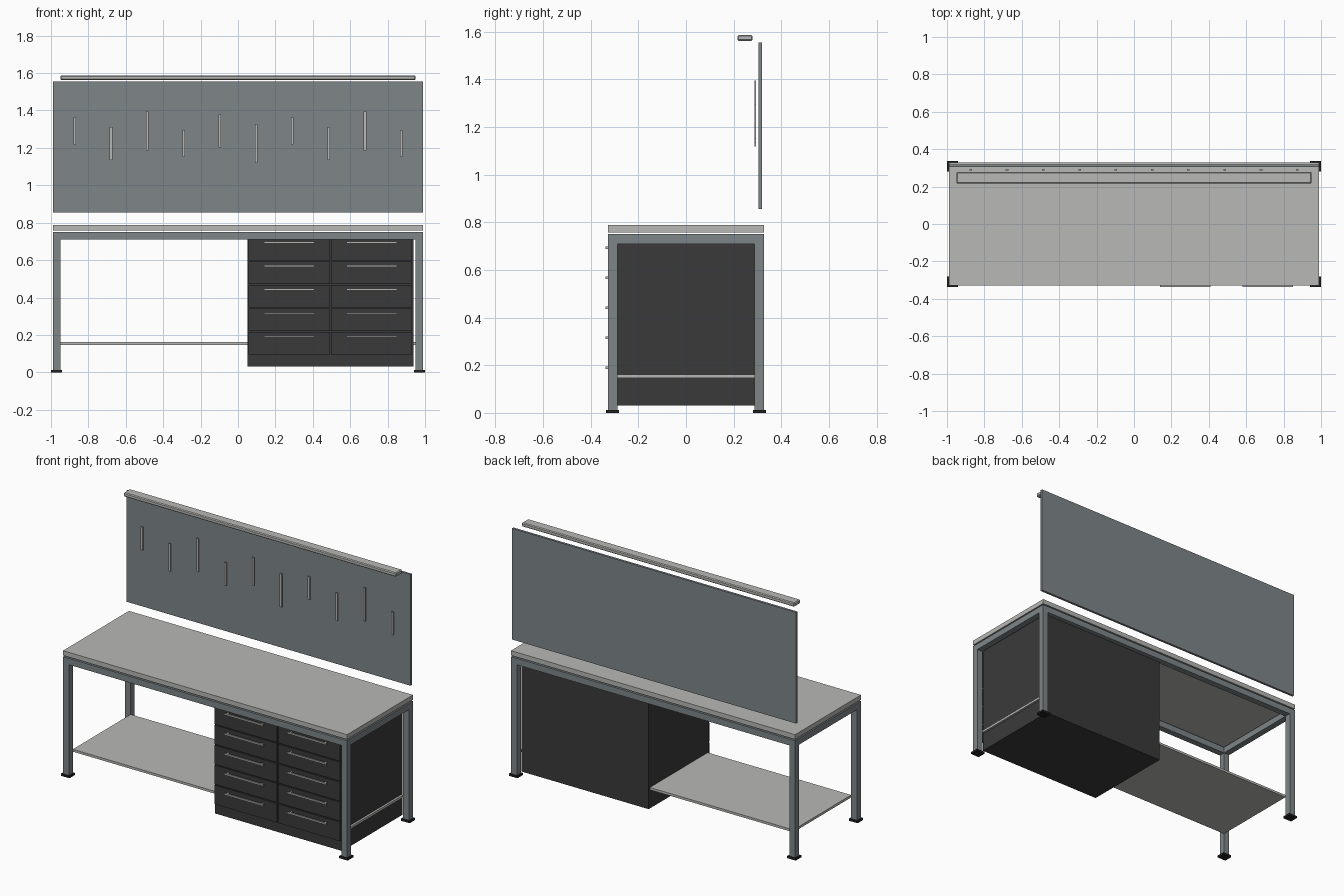
import bpy

cube = bpy.data.objects.get("Cube")
if cube:
    bpy.data.objects.remove(cube, do_unlink=True)


def material(name, r, g, b):
    m = bpy.data.materials.new(name)
    m.use_nodes = True
    m.diffuse_color = (r, g, b, 1)
    m.node_tree.nodes["Principled BSDF"].inputs["Base Color"].default_value = (r, g, b, 1)
    return m


light_grey = material("light grey", 0.48, 0.48, 0.465)
steel = material("blue grey steel", 0.21, 0.235, 0.25)
charcoal = material("charcoal", 0.042, 0.042, 0.042)
rubber = material("black rubber", 0.015, 0.015, 0.015)


def box(name, x, y, z, mat, bevel=0):
    """Box from (min, max) ranges on each axis."""
    bpy.ops.mesh.primitive_cube_add(size=1, location=[sum(r) / 2 for r in (x, y, z)])
    ob = bpy.context.object
    ob.name = name
    ob.scale = [r[1] - r[0] for r in (x, y, z)]
    bpy.ops.object.transform_apply(location=False, rotation=False, scale=True)
    ob.data.materials.append(mat)
    if bevel:
        mod = ob.modifiers.new("bevel", "BEVEL")
        mod.width = bevel
        mod.segments = 1
    return ob


def around(centre, size):
    return (centre - size / 2, centre + size / 2)


W, D, TUBE = 0.99, 0.328, 0.04
RAIL_Z = (0.71, 0.75)
leg_x, leg_y = W - TUBE / 2, D - TUBE / 2

# Worktop and lower shelf
box("worktop", (-W, W), (-D, D), (0.758, 0.788), light_grey)
box("lower_shelf", (-W + TUBE, W - TUBE), (-D + TUBE, D - TUBE), (0.147, 0.162), light_grey)

# Legs with foot pads
for sx, side in ((-1, "right"), (1, "left")):
    for sy, end in ((-1, "front"), (1, "back")):
        x, y = sx * leg_x, sy * leg_y
        box(f"{end}_{side}_leg", around(x, TUBE), around(y, TUBE), (0.01, 0.75), steel)
        box(f"{end}_{side}_foot", around(x, 0.06), around(y, 0.055), (0, 0.013), rubber)

# Top frame rails
for sy, end in ((-1, "front"), (1, "back")):
    box(f"{end}_rail", (-W + TUBE, W - TUBE), around(sy * leg_y, TUBE), RAIL_Z, steel)
for sx, side in ((-1, "right"), (1, "left")):
    box(f"{side}_rail", around(sx * leg_x, TUBE), (-D + TUBE, D - TUBE), RAIL_Z, steel)

# Drawer cabinet: two columns of five drawers, each with a bar handle
box("cabinet_body", (0.05, 0.937), (-0.3, 0.3), (0.03, 0.73), charcoal)
PITCH = 0.126
for col, x in enumerate((0.274, 0.714)):
    for row in range(5):
        z = 0.095 + row * PITCH
        tag = f"{col + 1}_{row + 1}"
        box(f"drawer_{tag}", around(x, 0.434), (-0.313, -0.299), (z, z + PITCH - 0.006), charcoal)
        box(f"handle_{tag}", around(x, 0.27), (-0.337, -0.327), around(z + 0.095, 0.01), light_grey)
        for dx in (-0.12, 0.12):
            box(f"handle_post_{tag}", around(x + dx, 0.008), (-0.33, -0.312),
                around(z + 0.095, 0.007), light_grey)

# Back panel with hanging tools of three repeating lengths
box("back_panel", (-W, W), (0.304, 0.319), (0.855, 1.555), steel)
for i in range(10):
    length = (0.145, 0.175, 0.21)[i % 3]
    z = 1.29 if i % 2 == 0 else 1.223
    box(f"hanging_tool_{i + 1}", around((i - 4.5) * 0.194, 0.014), (0.287, 0.294),
        around(z, length), light_grey)

# Overhead lamp
box("lamp_housing", (-0.95, 0.95), (0.216, 0.279), (1.562, 1.587), light_grey, bevel=0.005)
